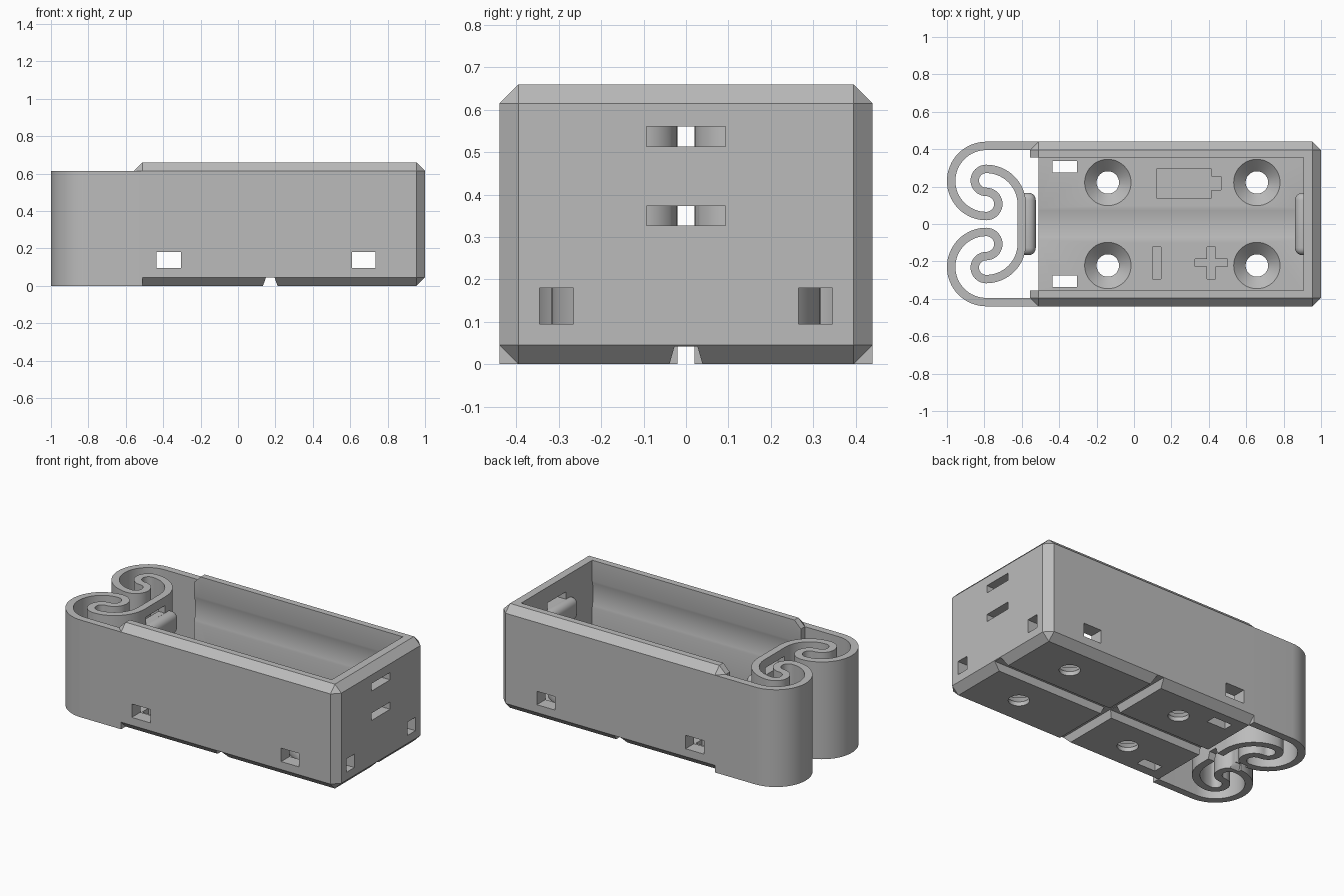
import bpy, bmesh
from math import cos, sin, radians
from mathutils import Matrix, Vector

if "Cube" in bpy.data.objects:
    bpy.data.objects.remove(bpy.data.objects["Cube"], do_unlink=True)

grey = bpy.data.materials.new("plain_grey")
grey.use_nodes = True
grey.diffuse_color = (0.5, 0.5, 0.5, 1)
grey.node_tree.nodes["Principled BSDF"].inputs["Base Color"].default_value = (0.5, 0.5, 0.5, 1)

OUT = 0.44      # half width of the tray
CHAMFER = 0.045
BAND = 0.045    # thickness of the springs
FLOOR = 0.09
FRONT = -0.51   # open end of the floor
END = 0.905     # inner face of the closed end


def make(name, bm):
    bmesh.ops.recalc_face_normals(bm, faces=bm.faces)
    mesh = bpy.data.meshes.new(name)
    bm.to_mesh(mesh)
    bm.free()
    mesh.materials.append(grey)
    obj = bpy.data.objects.new(name, mesh)
    bpy.context.collection.objects.link(obj)
    return obj


def box(name, x, y, z, bevel=0, segments=1):
    bm = bmesh.new()
    size = [b - a for a, b in (x, y, z)]
    mid = [(a + b) / 2 for a, b in (x, y, z)]
    bmesh.ops.create_cube(bm, size=1, matrix=Matrix.Translation(mid) @ Matrix.Diagonal((*size, 1)))
    if bevel:
        bmesh.ops.bevel(bm, geom=bm.edges[:], offset=bevel, segments=segments,
                        profile=0.5, affect='EDGES')
    return make(name, bm)


def cone(name, r1, r2, depth, matrix, segments=48):
    bm = bmesh.new()
    bmesh.ops.create_cone(bm, cap_ends=True, segments=segments, radius1=r1, radius2=r2,
                          depth=depth, matrix=matrix)
    return make(name, bm)


def prism(name, outline, vector):
    bm = bmesh.new()
    face = bm.faces.new([bm.verts.new(p) for p in outline])
    new = bmesh.ops.extrude_face_region(bm, geom=[face])["geom"]
    bmesh.ops.translate(bm, vec=vector, verts=[v for v in new if isinstance(v, bmesh.types.BMVert)])
    return make(name, bm)


def cut(target, *cutters):
    for cutter in cutters:
        mod = target.modifiers.new("cut", 'BOOLEAN')
        mod.operation, mod.solver, mod.object = 'DIFFERENCE', 'EXACT', cutter
        bpy.context.view_layer.objects.active = target
        bpy.ops.object.modifier_apply(modifier=mod.name)
        bpy.data.objects.remove(cutter, do_unlink=True)


def groove_x():
    return prism("groove", [(-0.8, -0.042, -0.01), (-0.8, 0.042, -0.01),
                            (-0.8, 0.027, 0.042), (-0.8, -0.027, 0.042)], (2, 0, 0))


def contact_slots(x):
    return [box("slot", x, (-0.093, 0.093), z) for z in ((0.327, 0.373), (0.513, 0.56))]


# Tray: chamfered block, hollowed out, with a shallow round cradle
tray = box("tray", (-0.555, 1), (-OUT, OUT), (0, 0.66), CHAMFER)
cut(tray,
    box("cavity", (-0.7, END), (-0.355, 0.355), (FLOOR, 1)),
    box("open_end", (-0.7, FRONT), (-0.355, 0.355), (-0.1, 1)),
    cone("cradle", 0.365, 0.365, END + 0.7,
         Matrix.Translation(((END - 0.7) / 2, 0, 0.445)) @ Matrix.Rotation(radians(90), 4, 'Y'), 96))

# Wire grooves under the floor
cut(tray, groove_x(),
    prism("groove", [(0.13, -0.6, -0.01), (0.215, -0.6, -0.01),
                     (0.195, -0.6, 0.045), (0.15, -0.6, 0.045)], (0, 1.2, 0)))

# Strap windows through the sides, and slots in the closed end
for x in ((-0.435, -0.305), (0.61, 0.735)):
    cut(tray, box("window", x, (-0.6, 0.6), (0.095, 0.18)))
cut(tray, *contact_slots((0.8, 1.1)))
for lo, hi in ((0.265, 0.345), (-0.345, -0.265)):
    cut(tray, box("wire_slot", (0.8, 1.1), (lo, hi), (0.095, 0.18)))
for lo, hi in ((0.275, 0.337), (-0.337, -0.275)):
    cut(tray, box("floor_slot", (-0.435, -0.305), (lo, hi), (-0.1, 0.2)))

# Countersunk screw holes
for x in (-0.14, 0.657):
    for y in (-0.222, 0.222):
        cut(tray,
            cone("hole", 0.06, 0.06, 0.4, Matrix.Translation((x, y, 0))),
            cone("countersink", 0.06, 0.125, 0.065, Matrix.Translation((x, y, FLOOR - 0.0315))))

# Engraved cell outline and polarity marks
marks = [((0.12, 0.415), (0.14, 0.295)), ((0.41, 0.465), (0.183, 0.255)),
         ((0.098, 0.145), (-0.295, -0.122)),
         ((0.325, 0.5), (-0.228, -0.188)), ((0.39, 0.435), (-0.295, -0.122))]
for x, y in marks:
    cut(tray, box("mark", x, y, (FLOOR - 0.02, 0.2)))


# Spring: one ribbon curling through both lobes
def arc(cy, r, start, stop, steps):
    angles = [radians(start + (stop - start) * i / steps) for i in range(1, steps + 1)]
    return [Vector((-0.79 + r * cos(a), cy + r * sin(a))) for a in angles]


half = [Vector((FRONT, OUT - BAND / 2)), Vector((-0.79, OUT - BAND / 2))]
half += arc(0.23, 0.1875, 90, 270, 32)
half += arc(0.107, 0.0645, 270, 450, 20)
half += arc(0.233, 0.0615, 270, 90, 20)
half += arc(0.1045, 0.19, 90, 0, 16)
path = half + [Vector((p.x, -p.y)) for p in reversed(half)]
left, right = [], []
for i, p in enumerate(path):
    before = p - path[i - 1] if i else path[1] - p
    after = path[i + 1] - p if i < len(path) - 1 else before
    t = (before.normalized() + after.normalized()).normalized()
    side = Vector((-t.y, t.x)) * BAND / 2
    left.append(p + side)
    right.append(p - side)

bm = bmesh.new()
rings = [[bm.verts.new((q.x, q.y, z)) for q, z in ((l, 0), (r, 0), (r, 0.615), (l, 0.615))]
         for l, r in zip(left, right)]
for a, b in zip(rings, rings[1:]):
    for k in range(4):
        n = (k + 1) % 4
        bm.faces.new((a[k], a[n], b[n], b[k]))
bm.faces.new(rings[0])
bm.faces.new(rings[-1])
spring = make("spring_arms", bm)
cut(spring, groove_x(), *contact_slots((-0.65, -0.53)))

# Rounded contact bars at both ends
bars = [box(name, x, (-0.167, 0.167), (0.373, 0.513), 0.04, 5)
        for name, x in (("spring_contact_bar", (-0.615, -0.525)), ("end_contact_bar", (0.86, 0.95)))]

# Smooth curves, sharp edges kept
for obj in (tray, spring, *bars):
    bpy.ops.object.select_all(action='DESELECT')
    obj.select_set(True)
    bpy.context.view_layer.objects.active = obj
    bpy.ops.object.shade_smooth_by_angle(angle=radians(30))
